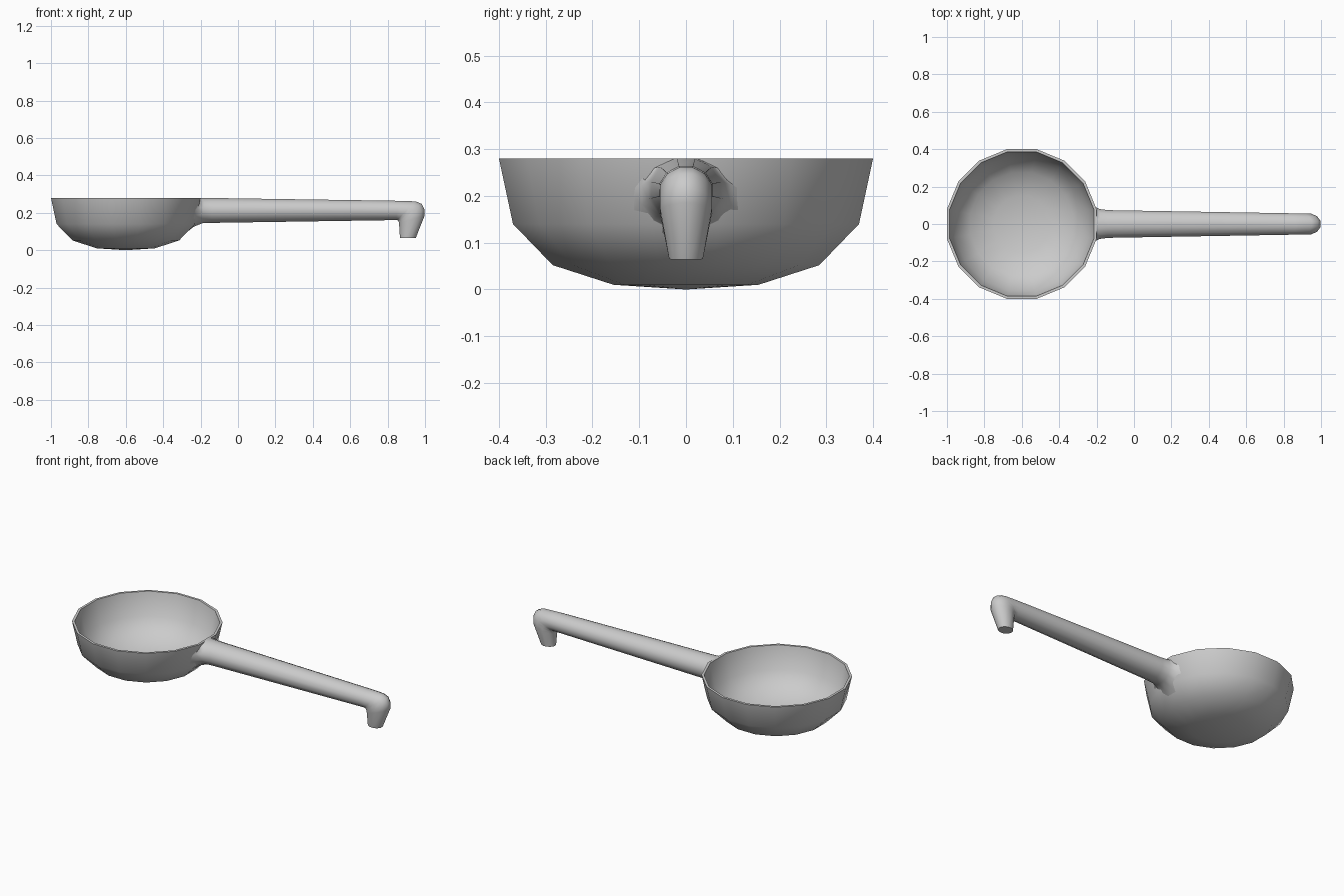
import bpy, bmesh, math

if "Cube" in bpy.data.objects:
    bpy.data.objects.remove(bpy.data.objects["Cube"])

CX, N = -0.6, 16
STEP = 2 * math.pi / N
OUTER = [(0.155, 0.01), (0.285, 0.052), (0.37, 0.14), (0.40, 0.28)]
INNER = [(0.15, 0.023), (0.275, 0.063), (0.357, 0.145), (0.386, 0.28)]


def finish(bm, name, angle):
    bmesh.ops.recalc_face_normals(bm, faces=bm.faces)
    me = bpy.data.meshes.new(name)
    bm.to_mesh(me)
    bm.free()
    ob = bpy.data.objects.new(name, me)
    bpy.context.collection.objects.link(ob)
    bpy.ops.object.select_all(action='DESELECT')
    ob.select_set(True)
    bpy.context.view_layer.objects.active = ob
    bpy.ops.object.shade_smooth_by_angle(angle=math.radians(angle))
    return ob


def bridge(bm, a, b):
    n = len(a)
    for i in range(n):
        j = (i + 1) % n
        bm.faces.new((a[i], a[j], b[j], b[i]))


# Bowl: thin 16-sided shell, outside bottom to rim and back down inside
bm = bmesh.new()
rings = []
for r, z in OUTER + INNER[::-1]:
    rr = r / math.cos(STEP / 2)
    rings.append([bm.verts.new((CX + rr * math.cos((i + 0.5) * STEP),
                                rr * math.sin((i + 0.5) * STEP), z)) for i in range(N)])
for a, b in zip(rings, rings[1:]):
    bridge(bm, a, b)
for ring, z in ((rings[0], 0.0), (rings[-1], 0.013)):
    pole = bm.verts.new((CX, 0, z))
    for i in range(N):
        bm.faces.new((ring[i], ring[(i + 1) % N], pole))
finish(bm, "bowl", 50)


def wall_x(y, z):
    """x on the outer bowl wall on the handle side"""
    for (r0, z0), (r1, z1) in zip(OUTER, OUTER[1:]):
        if z <= z1 or z1 == OUTER[-1][1]:
            r = r0 + (r1 - r0) * (z - z0) / (z1 - z0)
            break
    a = math.asin(y / r)
    a -= round(a / STEP) * STEP
    rr = r / math.cos(a)
    return CX + math.sqrt(rr * rr - y * y)


# Handle: oval sections given as lower/inner point, upper/outer point, half width
SECTIONS = [
    (-0.29, 0.09, -0.21, 0.28, 0.125),
    (-0.235, 0.126, -0.205, 0.28, 0.095),
    (-0.19, 0.144, -0.18, 0.28, 0.08),
    (-0.14, 0.146, -0.14, 0.279, 0.074),
    (0.845, 0.161, 0.86, 0.264, 0.057),
    (0.85, 0.161, 0.95, 0.261, 0.055),
    (0.855, 0.159, 0.983, 0.247, 0.0555),
    (0.858, 0.154, 0.998, 0.215, 0.056),
    (0.861, 0.145, 0.998, 0.185, 0.055),
    (0.866, 0.066, 0.95, 0.064, 0.036),
]
M = 12
bm = bmesh.new()
rings = []
for k, (x0, z0, x1, z1, w) in enumerate(SECTIONS):
    ring = []
    for i in range(M):
        a = (i + 0.5) * 2 * math.pi / M
        y = w * math.cos(a) / math.cos(math.pi / M)
        t = 0.5 + 0.5 * math.sin(a) / math.cos(math.pi / M)
        x, z = x0 + (x1 - x0) * t, z0 + (z1 - z0) * t
        if k == 0:  # root of the fillet sits on the bowl wall
            x = wall_x(y, z) - 0.004
        ring.append(bm.verts.new((x, y, z)))
    rings.append(ring)
for a, b in zip(rings, rings[1:]):
    bridge(bm, a, b)
bm.faces.new(rings[-1])
finish(bm, "handle", 60)
